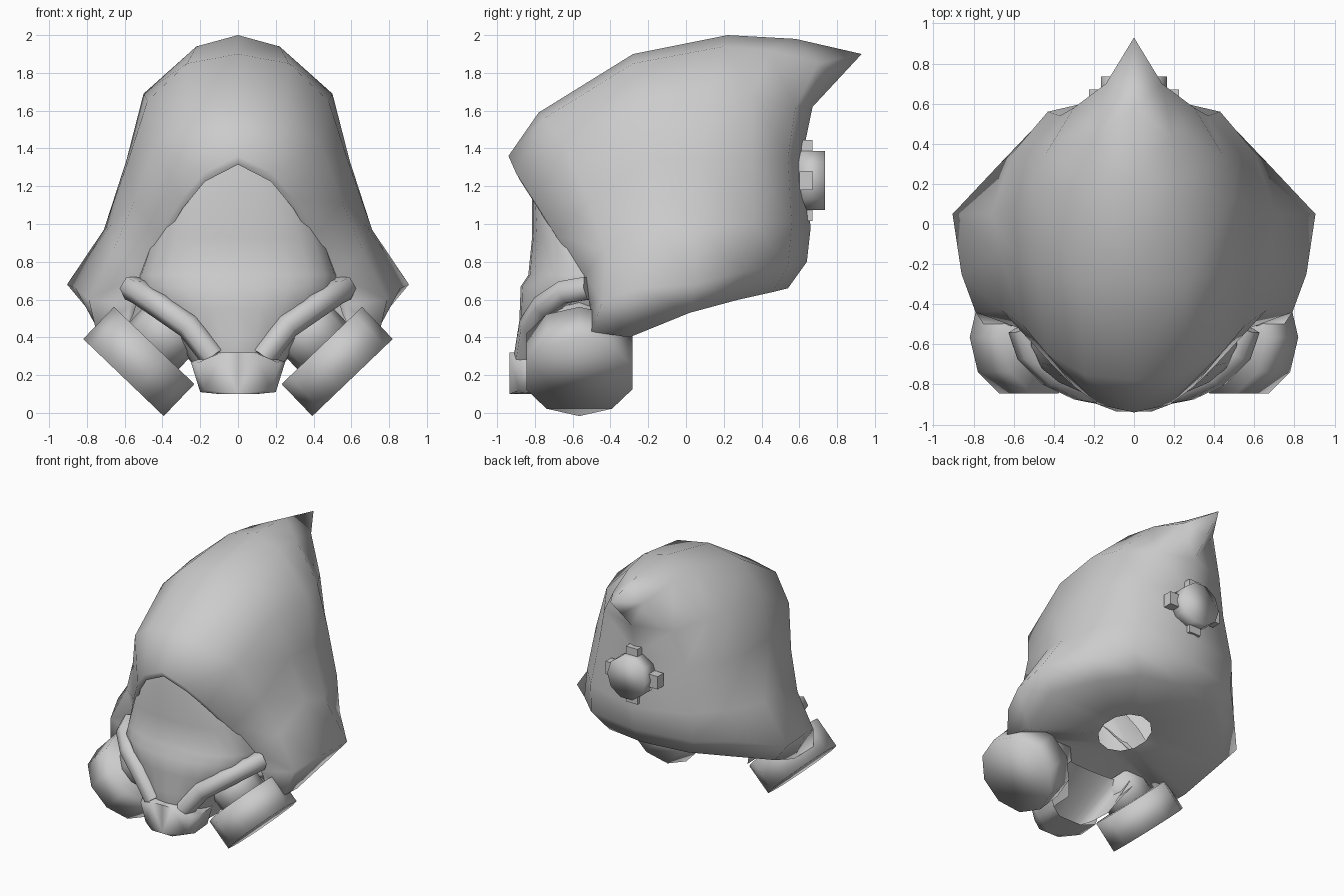
import bpy, bmesh, math
from mathutils import Vector, Matrix

if "Cube" in bpy.data.objects:
    bpy.data.objects.remove(bpy.data.objects["Cube"])


def smooth(obj, angle):
    bpy.ops.object.select_all(action='DESELECT')
    obj.select_set(True)
    bpy.context.view_layer.objects.active = obj
    bpy.ops.object.shade_smooth_by_angle(angle=math.radians(angle))


def mirrored_grid(name, rows, extra=(), angle=60):
    """Skin a grid of points plus extra faces, mirror over x, weld, face outward."""
    bm = bmesh.new()
    for s in (1, -1):
        def face(pts):
            bm.faces.new([bm.verts.new((s * p[0], p[1], p[2])) for p in pts])
        for a, b in zip(rows, rows[1:]):
            for i in range(len(a) - 1):
                face((a[i], a[i + 1], b[i + 1], b[i]))
        for pts in extra:
            face(pts)
    bmesh.ops.remove_doubles(bm, verts=bm.verts, dist=0.001)
    bmesh.ops.dissolve_degenerate(bm, edges=bm.edges, dist=0.0005)
    bmesh.ops.recalc_face_normals(bm, faces=bm.faces)
    bm.normal_update()
    ref = Vector((0, 0, 1.0))
    if sum(f.normal.dot(f.calc_center_median() - ref) * f.calc_area() for f in bm.faces) < 0:
        bmesh.ops.reverse_faces(bm, faces=bm.faces)
    mesh = bpy.data.meshes.new(name)
    bm.to_mesh(mesh)
    bm.free()
    obj = bpy.data.objects.new(name, mesh)
    bpy.context.collection.objects.link(obj)
    smooth(obj, angle)
    return obj


def cylinder(name, centre, axis, radius, depth, sides, turn=0):
    """Cylinder whose first corner points along y (or z for a y axis), turned about its axis."""
    z = Vector(axis).normalized()
    x = Vector((0, 0, 1)) if abs(z.y) > .9 else Vector((0, 1, 0))
    frame = Matrix((x, z.cross(x), z)).transposed()
    rot = (frame @ Matrix.Rotation(turn, 3, 'Z')).to_euler()
    bpy.ops.mesh.primitive_cylinder_add(vertices=sides, radius=radius, depth=depth,
                                        location=centre, rotation=rot)
    obj = bpy.context.object
    obj.name = name
    smooth(obj, 120)
    return obj


# Hood: ribs from the top ridge down to the hem, ordered front rim to back
ribs = [
    [(0, -.94, 1.36), (.18, -.9, 1.27), (.3, -.81, 1.13), (.42, -.69, .94),
     (.52, -.54, .73), (.57, -.51, .57), (.6, -.5, .43)],
    [(0, -.78, 1.59), (.25, -.75, 1.56), (.44, -.64, 1.41), (.55, -.51, 1.12),
     (.66, -.43, .86), (.79, -.44, .6), (.75, -.5, .43)],
    [(0, -.28, 1.9), (.27, -.28, 1.85), (.48, -.24, 1.65), (.58, -.19, 1.34),
     (.67, -.15, 1.0), (.86, -.25, .66), (.72, -.3, .4)],
    [(0, .22, 2.0), (.22, .2, 1.94), (.5, .13, 1.69), (.59, .08, 1.34),
     (.71, .05, .97), (.905, .05, .68), (.78, .02, .53)],
    [(0, .58, 1.98), (.19, .44, 1.92), (.44, .35, 1.67), (.53, .35, 1.35),
     (.6, .36, 1.0), (.66, .31, .75), (.55, .28, .6)],
    [(0, .93, 1.9), (.14, .7, 1.85), (.3, .58, 1.62), (.37, .54, 1.35),
     (.43, .56, 1.0), (.44, .54, .78), (.34, .46, .64)],
    [(0, .93, 1.9), (0, .8, 1.76), (0, .67, 1.62), (0, .62, 1.38),
     (0, .66, .98), (0, .64, .8), (0, .54, .66)],
]
# Underside: each rib runs inward to the neck hole
for i, rib in enumerate(ribs):
    t = math.pi * i / 6
    y = -.1 - .19 * math.cos(t)
    rib.append((.19 * math.sin(t), y, .55 + .25 * (y + .1)))
lip = [(p[0] * .97, p[1] + .025, p[2] - .045) for p in ribs[0][:6]] + [ribs[0][6]]
throat = [(.6, -.5, .43), (0, -.5, .42), ribs[0][7]]
mirrored_grid("hood", [lip] + [r[:7] for r in ribs],
              [throat] + [(a[6], a[7], b[7], b[6]) for a, b in zip(ribs, ribs[1:])],
              angle=100)

# Face mask: rows of height, centre depth, half width, side depth
mask_rows = [
    (1.36, -.78, .2, -.7), (1.15, -.815, .36, -.62), (.93, -.815, .46, -.5),
    (.73, -.835, .53, -.42), (.67, -.875, .53, -.42), (.55, -.88, .47, -.4),
    (.4, -.885, .35, -.4), (.27, -.89, .25, -.42), (.14, -.84, .18, -.5),
    (.4, -.47, .3, -.4),
]
rows = []
for z, yc, w, ys in mask_rows:
    row = []
    for k in range(7):
        t = k * math.pi / 12
        c = max(math.cos(t), 0) ** .6 if k < 6 else 0
        row.append((w * math.sin(t), ys + (yc - ys) * c, z))
    rows.append(row)
mirrored_grid("face_mask", rows, angle=85)

# Chin valve: tapered block with a rounded front
valve = []
for y, k in ((-.7, .95), (-.87, 1), (-.935, .88)):
    valve.append([(x * k, y + (.05 if x > .14 else 0), .21 + (z - .21) * (1 if x < .14 else k))
                  for x, z in ((0, .32), (.1, .32), (.25, .27), (.2, .11), (.1, .1), (0, .1))])
mirrored_grid("chin_valve", valve, [valve[-1]], angle=80)

# Filters with their necks, and the strap bars around the snout
for s, side in ((1, "right"), (-1, "left")):
    axis = Vector((.69 * s, 0, -.72))
    centre = Vector((.525 * s, -.565, .272))
    cylinder(side + "_filter", centre, axis, .295, .235, 10)
    cylinder(side + "_filter_neck", centre - axis * .2, axis, .18, .26, 10)

    curve = bpy.data.curves.new(side + "_strap_bar", 'CURVE')
    curve.dimensions = '3D'
    curve.bevel_depth = .07
    curve.bevel_resolution = 1
    curve.use_fill_caps = True
    path = [(.56, -.52, .66), (.52, -.64, .64), (.41, -.75, .565),
            (.26, -.82, .46), (.13, -.845, .295)]
    spline = curve.splines.new('POLY')
    spline.points.add(len(path) - 1)
    for p, (x, y, z) in zip(spline.points, path):
        p.co = (x * s, y, z, 1)
    bar = bpy.data.objects.new(side + "_strap_bar", curve)
    bpy.context.collection.objects.link(bar)
    bpy.ops.object.select_all(action='DESELECT')
    bar.select_set(True)
    bpy.context.view_layer.objects.active = bar
    bpy.ops.object.convert(target='MESH')
    smooth(bpy.context.object, 80)

# Back valve: disc with four lugs
cylinder("back_valve", (0, .665, 1.23), (0, 1, 0), .165, .14, 10)
for i in range(4):
    a = i * math.pi / 2
    r = .18 if i % 2 == 0 else .17
    bpy.ops.mesh.primitive_cube_add(
        size=1, location=(r * math.cos(a), .635, 1.23 + r * math.sin(a)),
        rotation=(0, -a, 0), scale=(.09, .07, .1))
    bpy.context.object.name = "back_valve_lug_%d" % (i + 1)
